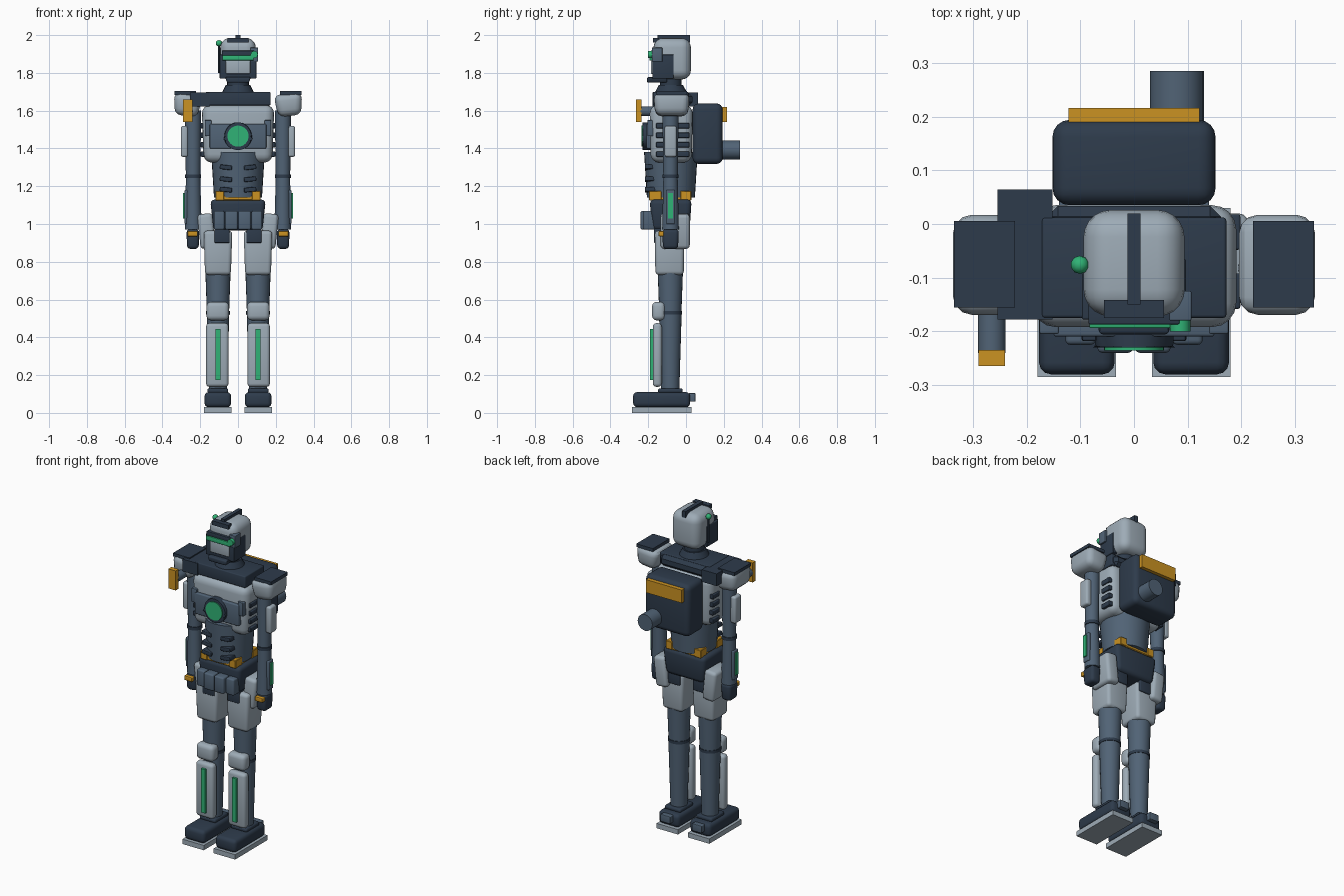
import bpy, bmesh, math
from mathutils import Matrix, Vector

if "Cube" in bpy.data.objects:
    bpy.data.objects.remove(bpy.data.objects["Cube"])


def material(name, rgb):
    m = bpy.data.materials.new(name)
    m.diffuse_color = (*rgb, 1)
    m.use_nodes = True
    m.node_tree.nodes["Principled BSDF"].inputs["Base Color"].default_value = m.diffuse_color
    return m


DARK = material("dark navy", (0.027, 0.044, 0.071))
STEEL = material("steel blue", (0.082, 0.125, 0.18))
LIGHT = material("pale grey", (0.34, 0.41, 0.47))
ORANGE = material("orange", (0.60, 0.29, 0.016))
GREEN = material("green glow", (0.03, 0.45, 0.18))


def finish(name, bm, mat, mirror, bevel=0, seg=3):
    if bevel:
        edges = [e for e in bm.edges if e.calc_face_angle(0) > 0.6]
        bmesh.ops.bevel(bm, geom=edges, offset=bevel, segments=seg, profile=0.5,
                        affect='EDGES', clamp_overlap=True)
    me = bpy.data.meshes.new(name)
    bm.to_mesh(me)
    bm.free()
    me.materials.append(mat)
    me.polygons.foreach_set("use_smooth", [True] * len(me.polygons))
    me.set_sharp_from_angle(angle=math.radians(32))
    ob = bpy.data.objects.new(name, me)
    bpy.context.collection.objects.link(ob)
    if mirror:
        ob.modifiers.new("mirror", 'MIRROR').use_axis[0] = True
    return ob


def box(name, mat, x, y, z, bevel=0, mirror=False, roll=0, taper=(1, 1), seg=3):
    """Box from ranges; roll turns it about y, taper scales the bottom face."""
    bm = bmesh.new()
    bmesh.ops.create_cube(bm, size=1)
    c = Vector((sum(x) / 2, sum(y) / 2, sum(z) / 2))
    for v in bm.verts:
        if v.co.z < 0:
            v.co.x *= taper[0]
            v.co.y *= taper[1]
        v.co.x *= x[1] - x[0]
        v.co.y *= y[1] - y[0]
        v.co.z *= z[1] - z[0]
    bm.transform(Matrix.Translation(c) @ Matrix.Rotation(math.radians(roll), 4, 'Y'))
    return finish(name, bm, mat, mirror, bevel, seg)


def tube(name, mat, a, b, r1, r2=None, mirror=False, sy=1, n=24, bevel=0):
    """Cylinder or cone between two points; sy stretches its depth."""
    a, b = Vector(a), Vector(b)
    d = b - a
    bm = bmesh.new()
    bmesh.ops.create_cone(bm, cap_ends=True, segments=n, radius1=r1,
                          radius2=r1 if r2 is None else r2, depth=d.length)
    rot = d.to_track_quat('Z', 'Y').to_matrix().to_4x4()
    bm.transform(Matrix.Translation((a + b) / 2) @ rot @ Matrix.Diagonal((1, sy, 1, 1)))
    return finish(name, bm, mat, mirror, bevel, 2)


# Feet
box("sole", LIGHT, (.034, .18), (-.285, .03), (0, .03), mirror=True)
box("boot", DARK, (.036, .177), (-.28, .022), (.03, .11), .022, True)
box("heel_block", STEEL, (.075, .14), (.015, .05), (.06, .105), .004, True)
box("ankle_cuff", DARK, (.052, .162), (-.148, -.018), (.105, .13), .01, True)

# Legs
tube("lower_leg", STEEL, (.106, -.083, .125), (.106, -.083, .53), .048, .06, True)
tube("knee_ring", DARK, (.106, -.083, .522), (.106, -.083, .54), .063, mirror=True)
tube("upper_leg", STEEL, (.106, -.083, .535), (.106, -.083, .92), .059, .073, True)
box("knee_pad", LIGHT, (.048, .167), (-.18, -.11), (.49, .588), .024, True)
box("shin_plate", LIGHT, (.05, .169), (-.176, -.128), (.138, .475), .018, True)
box("shin_light", GREEN, (.092, .12), (-.19, -.17), (.175, .445), mirror=True)
box("thigh_armour", LIGHT, (.03, .182), (-.166, -.008), (.73, .965), .02, True, taper=(.9, .95))
box("hip_joint", DARK, (.045, .125), (-.17, .0), (.9, .99), .006, True)
box("hip_plate", LIGHT, (.126, .207), (-.135, .02), (.87, 1.055), .02, True, roll=6)

# Pelvis, pouches and belt
box("pelvis", DARK, (-.147, .147), (-.192, .03), (.965, 1.13), .025, taper=(.88, .9))
for x, w, front in ((.035, .033, -.24), (.1, .028, -.225)):
    box("belt_pouch", STEEL, (x - w, x + w), (front, -.165), (.97, 1.07), .009, True)
box("belt_band", ORANGE, (-.115, .115), (-.188, .024), (1.125, 1.15), .004, seg=1)
for y in ((-.195, -.13), (-.03, .028)):
    box("belt_clasp", ORANGE, (.075, .12), y, (1.125, 1.175), .003, True, seg=1)

# Waist and abdominal slats
tube("waist", STEEL, (0, -.08, 1.14), (0, -.08, 1.38), .127, .142, sy=1.0, n=32)
for z in (1.182, 1.237, 1.3):
    box("abdomen_slat", DARK, (.032, .097), (-.218, -.15), (z - .012, z + .012), .004, True, roll=-6)

# Chest
box("chest", LIGHT, (-.192, .192), (-.193, .036), (1.325, 1.63), .045, taper=(.95, .95), seg=4)
box("chest_panel", STEEL, (-.15, .15), (-.21, -.17), (1.4, 1.53), .006)
box("chest_tab", STEEL, (.14, .176), (-.205, -.16), (1.465, 1.55), .004, True)
tube("core_ring", DARK, (0, -.18, 1.465), (0, -.23, 1.465), .073, n=32, bevel=.006)
tube("core_light", GREEN, (0, -.19, 1.465), (0, -.236, 1.465), .056, n=32)
for z in (1.37, 1.42, 1.47, 1.52):
    for y in (-.125, -.015):
        box("side_rib", DARK, (.17, .198), (y - .033, y + .033), (z - .014, z + .014), .004, True)

# Collar and shoulder mount
box("collar", DARK, (-.172, .172), (-.175, .012), (1.628, 1.7), .006)
box("collar_back", DARK, (-.162, .162), (-.06, .034), (1.625, 1.695), .02, seg=1)
box("weapon_mount", DARK, (-.254, -.152), (-.178, .064), (1.622, 1.697))
tube("weapon_barrel", STEEL, (-.265, -.12, 1.597), (-.265, -.24, 1.597), .026)
box("weapon_muzzle", ORANGE, (-.29, -.24), (-.265, -.235), (1.54, 1.66))

# Shoulders and arms
box("shoulder_armour", LIGHT, (.193, .345), (-.172, .02), (1.572, 1.69), .035, True, roll=-6, taper=(.8, .9))
box("shoulder_plate", DARK, (.222, .335), (-.156, .006), (1.684, 1.704), mirror=True)
tube("upper_arm", STEEL, (.238, -.082, 1.24), (.238, -.082, 1.6), .038, .043, True)
tube("elbow_ring", DARK, (.238, -.082, 1.243), (.238, -.082, 1.263), .043, mirror=True)
tube("forearm", STEEL, (.236, -.082, .97), (.238, -.082, 1.248), .044, .038, True)
box("arm_plate", LIGHT, (.264, .302), (-.113, -.05), (1.355, 1.52), .012, True)
box("forearm_plate", STEEL, (.262, .284), (-.106, -.058), (1.0, 1.18), .006, True)
box("forearm_light", GREEN, (.275, .291), (-.096, -.07), (1.03, 1.165), mirror=True)
box("hand", DARK, (.205, .273), (-.126, -.038), (.868, .972), .018, True, taper=(.9, .9))
box("knuckle_guard", ORANGE, (.214, .267), (-.145, -.115), (.935, .962), .004, True)

# Backpack
box("backpack", DARK, (-.152, .152), (.035, .194), (1.318, 1.638), .032, seg=4)
box("backpack_plate", ORANGE, (-.122, .122), (.188, .216), (1.54, 1.62))
tube("exhaust", STEEL, (.08, .18, 1.392), (.08, .285, 1.392), .05)

# Neck and head
tube("neck_base", DARK, (0, -.08, 1.69), (0, -.08, 1.735), .088, .065)
tube("neck", DARK, (0, -.08, 1.72), (0, -.08, 1.79), .057)
box("helmet", LIGHT, (-.094, .094), (-.172, .026), (1.765, 1.984), .05, seg=5)
box("crest", DARK, (-.012, .012), (-.15, .02), (1.96, 2.0))
box("forehead_plate", DARK, (-.056, .056), (-.175, -.142), (1.96, 1.986))
box("face_frame", DARK, (-.097, .097), (-.178, -.065), (1.77, 1.897), .004)
box("face_plate", LIGHT, (-.065, .065), (-.186, -.15), (1.795, 1.866), .006)
box("visor_brow", DARK, (-.085, .085), (-.187, -.14), (1.892, 1.918), .003)
box("visor_light", GREEN, (-.083, .083), (-.194, -.15), (1.866, 1.893), .003)
box("chin_guard", DARK, (-.068, .068), (-.206, -.1), (1.748, 1.778), .008, taper=(.85, 1))
box("scope", STEEL, (.066, .107), (-.18, -.125), (1.86, 1.934), .003)
tube("scope_lens", GREEN, (.086, -.17, 1.897), (.086, -.2, 1.897), .019)
tube("antenna", DARK, (-.101, -.076, 1.8), (-.101, -.076, 1.95), .006, n=8)
bm = bmesh.new()
bmesh.ops.create_icosphere(bm, subdivisions=2, radius=.017)
bm.transform(Matrix.Translation((-.101, -.076, 1.957)))
finish("antenna_tip", bm, GREEN, False)
